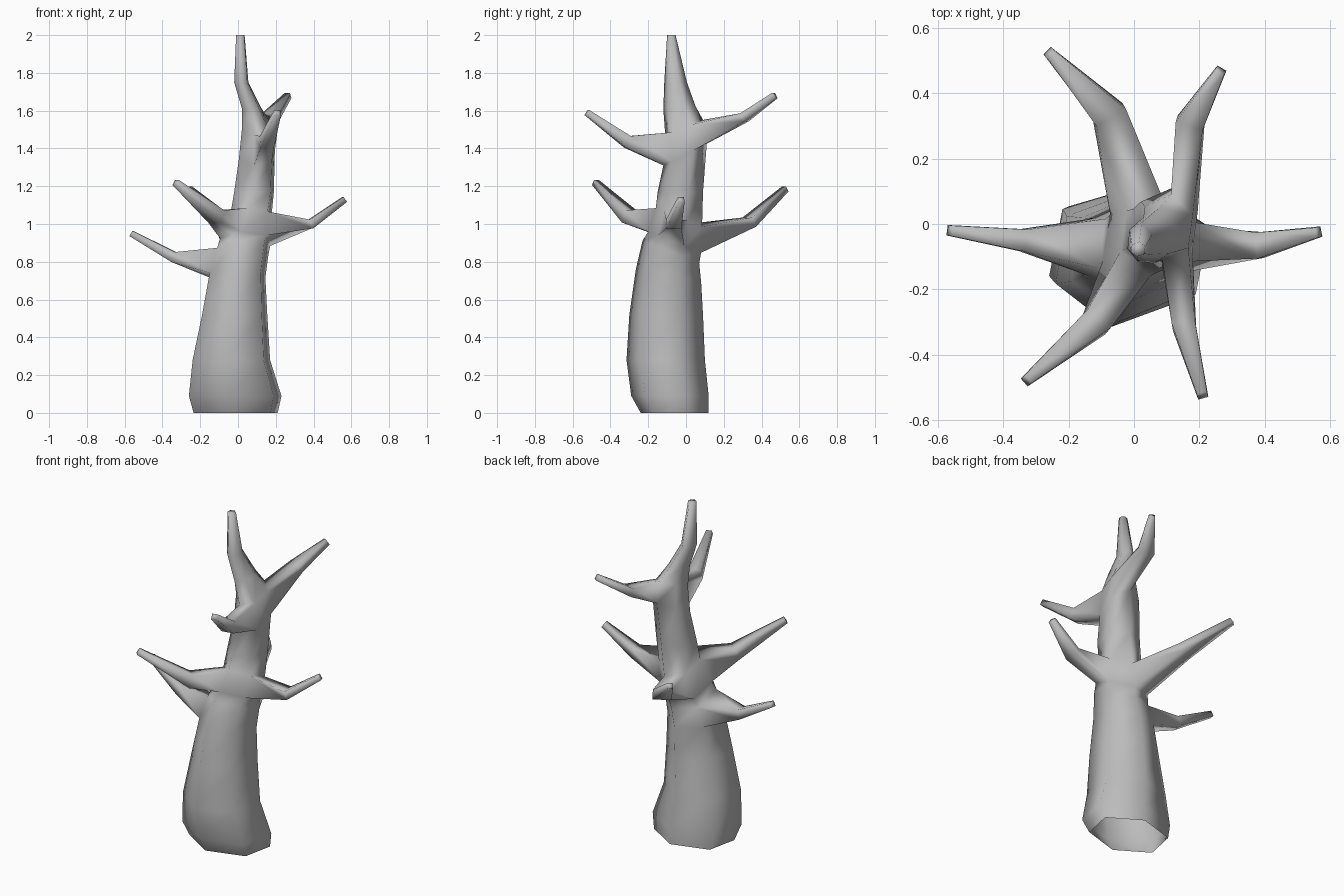
import bpy, bmesh, math
from mathutils import Vector

cube = bpy.data.objects.get("Cube")
if cube:
    bpy.data.objects.remove(cube)

SIDES = 6
TURN = math.radians(21)

# Trunk rings: z, x min, x max, y min, y max, slope of z along y
RINGS = [
    (0.00, -0.235, 0.21, -0.24, 0.12, 0),
    (0.09, -0.26, 0.23, -0.29, 0.12, 0),
    (0.28, -0.24, 0.17, -0.315, 0.10, 0),
    (0.52, -0.19, 0.155, -0.30, 0.09, 0),
    (0.71, -0.15, 0.145, -0.265, 0.08, -0.2),
    (0.82, -0.11, 0.16, -0.23, 0.07, -0.4),
    (0.88, -0.095, 0.17, -0.20, 0.08, -0.4),
    (1.02, -0.04, 0.175, -0.16, 0.085, -0.4),
    (1.17, -0.02, 0.19, -0.15, 0.09, 0),
    (1.37, 0.005, 0.195, -0.12, 0.11, 0.5),
    (1.515, 0.02, 0.18, -0.11, 0.09, 0.4),
    (1.62, 0.02, 0.12, -0.12, 0.05, 0.1),
    (1.75, -0.02, 0.055, -0.115, 0.005, 0),
    (2.00, -0.01, 0.035, -0.10, -0.055, 0),
]

# Branches: trunk row, trunk side, elbow point, elbow half width and height, tip point
BRANCHES = [
    (4, 2, (-0.34, -0.05, 0.825), 0.034, 0.028, (-0.565, -0.02, 0.95)),  # right
    (6, 5, (0.385, -0.065, 1.00), 0.04, 0.025, (0.565, -0.025, 1.13)),   # left
    (6, 3, (-0.115, -0.30, 1.04), 0.045, 0.035, (-0.33, -0.48, 1.22)),   # front, low
    (9, 4, (0.153, -0.31, 1.435), 0.036, 0.033, (0.21, -0.525, 1.59)),   # front, high
    (9, 0, (0.172, 0.31, 1.565), 0.043, 0.024, (0.265, 0.47, 1.68)),     # back, high
    (6, 1, (-0.075, 0.335, 1.01), 0.052, 0.027, (-0.26, 0.525, 1.185)),  # back, low
]

bm = bmesh.new()


def trunk_ring(z, x0, x1, y0, y1, slope):
    # Six-sided ring, turned a little and fitted to its limits
    corners = [TURN + math.tau * k / SIDES for k in range(SIDES)]
    wide = max(math.cos(a) for a in corners)
    deep = max(math.sin(a) for a in corners)
    ring = []
    for a in corners:
        x = (x0 + x1) / 2 + (x1 - x0) / 2 * math.cos(a) / wide
        y = (y0 + y1) / 2 + (y1 - y0) / 2 * math.sin(a) / deep
        ring.append(bm.verts.new((x, y, z + slope * y)))
    return ring


def bridge(a, b):
    for i in range(len(a)):
        j = (i + 1) % len(a)
        bm.faces.new((a[i], a[j], b[j], b[i]))


def branch_ring(centre, direction, width, height):
    # Four-sided section, ordered like the opening in the trunk
    side = Vector((0, 0, 1)).cross(direction).normalized()
    up = direction.cross(side).normalized()
    section = [(-1, -1), (1, -1), (1, 1), (-1, 1)]
    return [bm.verts.new(centre + side * u * width + up * v * height) for u, v in section]


# Trunk wall, open at the foot and wherever a branch grows out
grid = [trunk_ring(*r) for r in RINGS]
openings = {(row, k) for row, k, *_ in BRANCHES}
for row in range(len(grid) - 1):
    for k in range(SIDES):
        if (row, k) not in openings:
            n = (k + 1) % SIDES
            bm.faces.new((grid[row][k], grid[row][n], grid[row + 1][n], grid[row + 1][k]))
bm.faces.new(grid[-1])

# Branches grown out of the openings
for row, k, elbow, width, height, tip in BRANCHES:
    n = (k + 1) % SIDES
    root = [grid[row][k], grid[row][n], grid[row + 1][n], grid[row + 1][k]]
    start = sum((v.co for v in root), Vector()) / len(root)
    elbow, tip = Vector(elbow), Vector(tip)
    outward = (tip - elbow).normalized()
    bend = ((elbow - start).normalized() + outward).normalized()
    middle = branch_ring(elbow, bend, width, height)
    end = branch_ring(tip, outward, 0.016, 0.016)
    bridge(root, middle)
    bridge(middle, end)
    bm.faces.new(end)

bmesh.ops.recalc_face_normals(bm, faces=bm.faces)
mesh = bpy.data.meshes.new("bare_tree")
bm.to_mesh(mesh)
bm.free()

# Bark colour
bark = bpy.data.materials.new("grey_bark")
bark.use_nodes = True
colour = (0.5, 0.5, 0.5, 1)
bark.diffuse_color = colour
bark.node_tree.nodes["Principled BSDF"].inputs["Base Color"].default_value = colour
mesh.materials.append(bark)

tree = bpy.data.objects.new("bare_tree", mesh)
bpy.context.collection.objects.link(tree)
mesh.shade_smooth()
